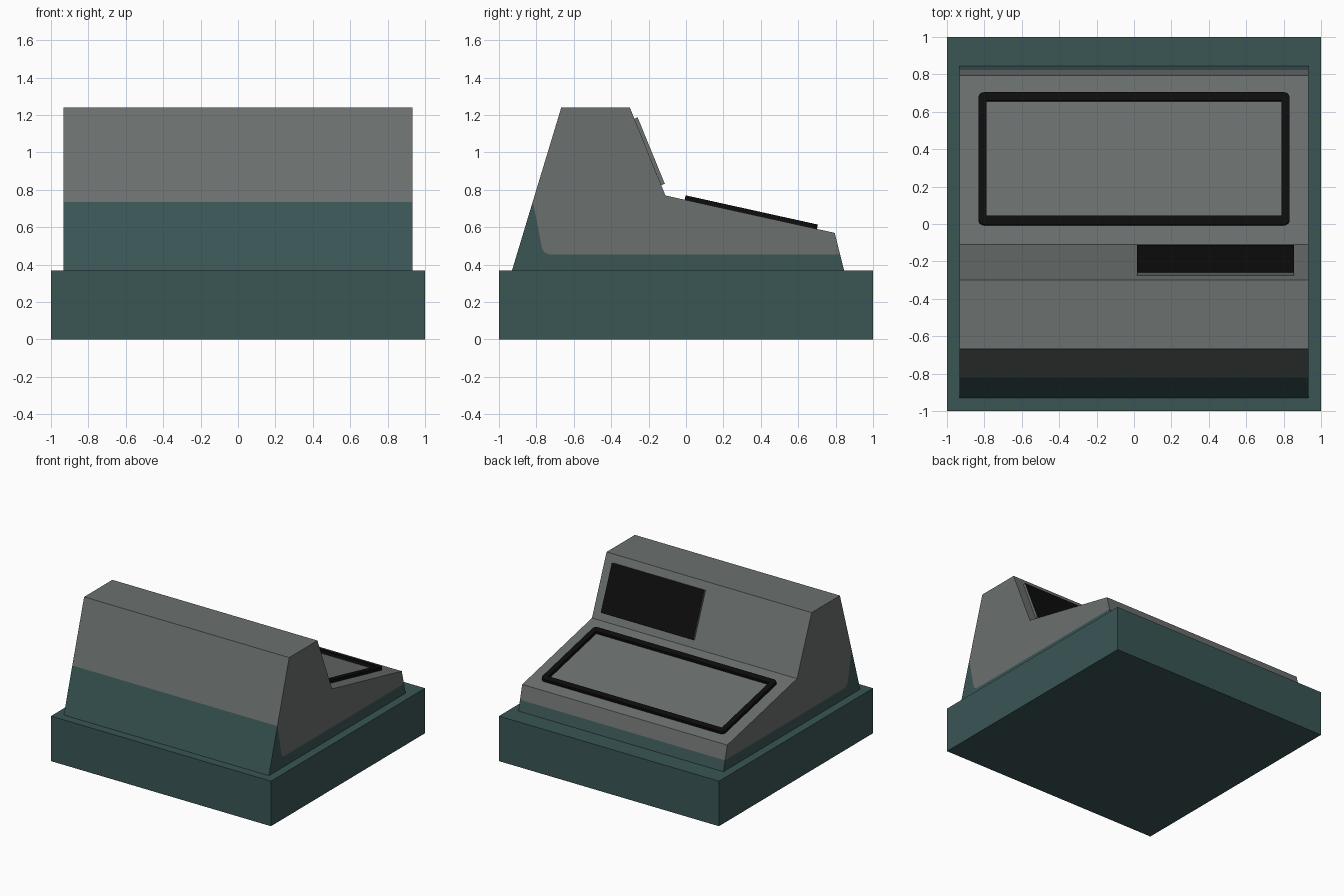
import bpy
import bmesh
from mathutils import Vector

cube = bpy.data.objects.get("Cube")
if cube:
    bpy.data.objects.remove(cube, do_unlink=True)


def material(name, rgb):
    mat = bpy.data.materials.new(name)
    mat.use_nodes = True
    mat.diffuse_color = (*rgb, 1)
    mat.node_tree.nodes["Principled BSDF"].inputs["Base Color"].default_value = (*rgb, 1)
    return mat


teal = material("dark teal", (0.042, 0.093, 0.091))
grey = material("warm grey", (0.147, 0.162, 0.156))
black = material("black", (0.004, 0.004, 0.004))


def finish(name, bm, *mats):
    bmesh.ops.recalc_face_normals(bm, faces=bm.faces)
    mesh = bpy.data.meshes.new(name)
    bm.to_mesh(mesh)
    bm.free()
    for mat in mats:
        mesh.materials.append(mat)
    obj = bpy.data.objects.new(name, mesh)
    bpy.context.collection.objects.link(obj)
    return obj


def side_verts(bm, profile, x):
    return [bm.verts.new((x, y, z)) for y, z in profile]


def prism(bm, profile, x0, x1):
    """Closed prism of a (y, z) profile; returns the wall faces in profile order."""
    a, b = side_verts(bm, profile, x0), side_verts(bm, profile, x1)
    bm.faces.new(a)
    bm.faces.new(b[::-1])
    n = len(profile)
    return [bm.faces.new((a[i], b[i], b[(i + 1) % n], a[(i + 1) % n])) for i in range(n)]


# Plinth
bm = bmesh.new()
prism(bm, [(-1, 0), (1, 0), (1, 0.37), (-1, 0.37)], -1, 1)
finish("plinth", bm, teal)

# Console body: grey housing over a teal skirt, split along a curved seam
foot_back, foot_front = (-0.93, 0.37), (0.845, 0.37)
seam = [(-0.82, 0.735), (-0.81, 0.695), (-0.77, 0.49), (-0.757, 0.465),
        (-0.73, 0.455), (0.824, 0.455)]
crest = [(0.795, 0.57), (-0.11, 0.77), (-0.3, 1.24), (-0.667, 1.24)]
bm = bmesh.new()
sides = []
for x in (-0.932, 0.932):
    s, c = side_verts(bm, seam, x), side_verts(bm, crest, x)
    f = side_verts(bm, [foot_front, foot_back], x)
    bm.faces.new(s + c).material_index = 1
    bm.faces.new(s + f)
    sides.append([s[0], f[1], f[0], s[-1]] + c)
left, right = sides
for i in range(len(left)):
    j = (i + 1) % len(left)
    face = bm.faces.new((left[i], left[j], right[j], right[i]))
    face.material_index = 0 if i < 3 else 1
finish("console_body", bm, teal, grey)

# Display plate on the steep slope, black on its outer face only
top, bottom = Vector((-0.277, 1.18)), Vector((-0.132, 0.825))
along = (bottom - top).normalized()
out = Vector((-along.y, along.x)) * 0.02
bm = bmesh.new()
walls = prism(bm, [top, bottom, bottom + out, top + out], 0.015, 0.855)
walls[2].material_index = 1
finish("display_plate", bm, grey, black)

# Raised frame on the desk slope, with rounded outer corners
desk_end, desk_start = Vector((0, *crest[0])), Vector((0, *crest[1]))
slope = (desk_end - desk_start).normalized()
normal = Vector((1, 0, 0)).cross(slope)


def desk_point(x, y, lift):
    p = desk_start + slope * ((y - desk_start.y) / slope.y) + normal * lift
    return Vector((x, p.y, p.z))


def frame_loop(bm, x, y0, y1, lift):
    corners = [(-x, y0), (x, y0), (x, y1), (-x, y1)]
    return [bm.verts.new(desk_point(cx, cy, lift)) for cx, cy in corners]


bm = bmesh.new()
loops = [frame_loop(bm, 0.832, -0.007, 0.7, 0), frame_loop(bm, 0.832, -0.007, 0.7, 0.024),
         frame_loop(bm, 0.788, 0.04, 0.655, 0.024), frame_loop(bm, 0.788, 0.04, 0.655, 0)]
for k in range(4):
    a, b = loops[k], loops[(k + 1) % 4]
    for i in range(4):
        j = (i + 1) % 4
        bm.faces.new((a[i], a[j], b[j], b[i]))
edges = [bm.edges.get(pair) for pair in zip(loops[0], loops[1])]
bmesh.ops.bevel(bm, geom=edges, offset=0.03, segments=4, profile=0.5, affect='EDGES')
finish("desk_frame", bm, black)
